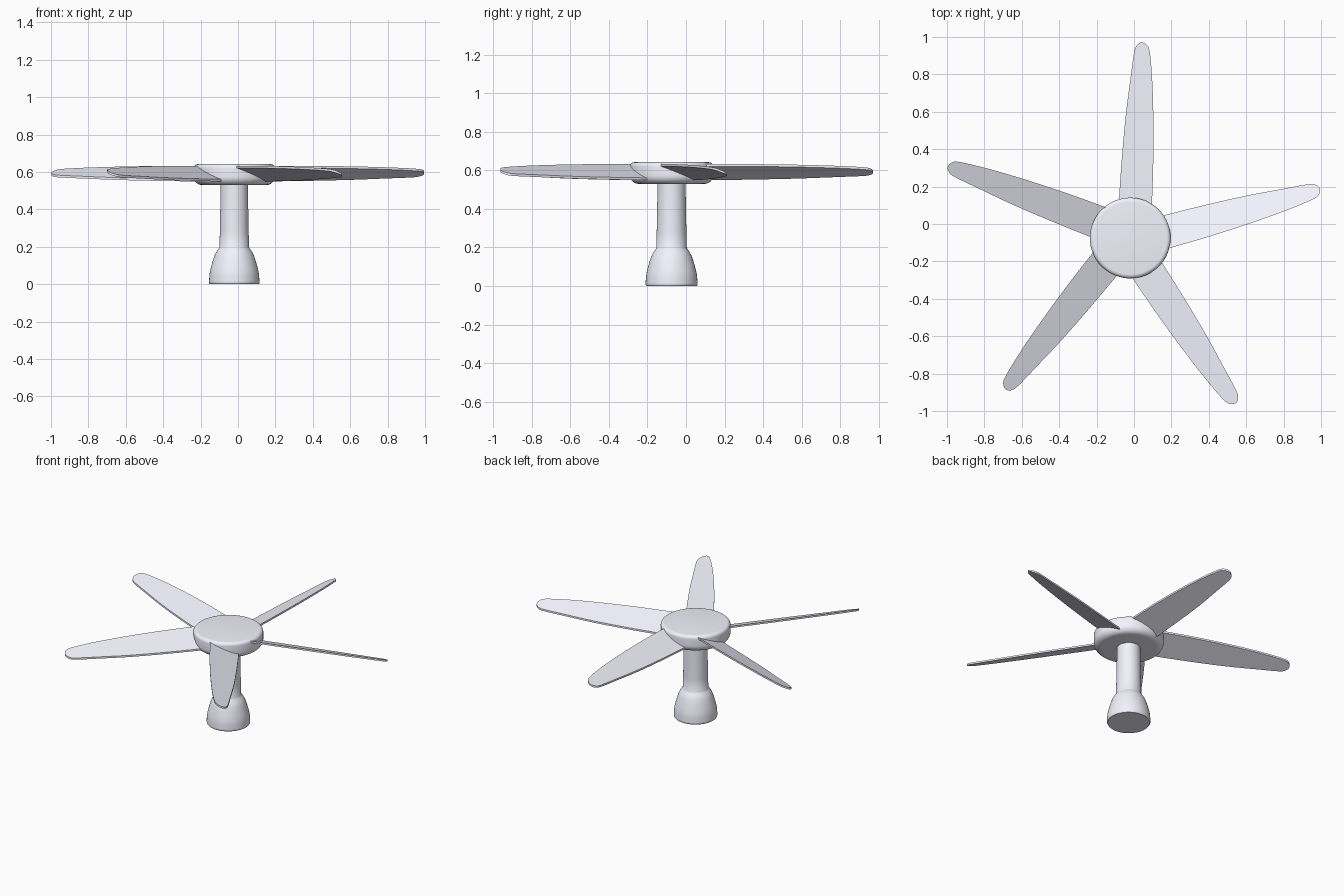
import bpy, bmesh, math
from mathutils import Matrix, Vector

if "Cube" in bpy.data.objects:
    bpy.data.objects.remove(bpy.data.objects["Cube"])

CX, CY = -0.02, -0.075         # rotor axis
PITCH = math.tan(math.radians(22))

# Pale cool-white finish shared by all parts
paint = bpy.data.materials.new("pale_paint")
paint.diffuse_color = (0.9, 0.9, 1.0, 1)
paint.use_nodes = True
paint.node_tree.nodes["Principled BSDF"].inputs["Base Color"].default_value = paint.diffuse_color


def smooth_path(pts, n=5):
    """Catmull-Rom curve through an open list of points."""
    p = [Vector(q) for q in pts]
    p = [p[0] * 2 - p[1]] + p + [p[-1] * 2 - p[-2]]
    out = []
    for a, b, c, d in zip(p, p[1:], p[2:], p[3:]):
        for i in range(n):
            t = i / n
            out.append(0.5 * (2 * b + (c - a) * t + (2 * a - 5 * b + 4 * c - d) * t * t
                              + (3 * b - a - 3 * c + d) * t ** 3))
    return out + [p[-2]]


def finish(name, bm, angle=35):
    bmesh.ops.recalc_face_normals(bm, faces=bm.faces)
    me = bpy.data.meshes.new(name)
    bm.to_mesh(me)
    bm.free()
    me.materials.append(paint)
    ob = bpy.data.objects.new(name, me)
    bpy.context.collection.objects.link(ob)
    ob.location = (CX, CY, 0)
    bpy.ops.object.select_all(action='DESELECT')
    ob.select_set(True)
    bpy.context.view_layer.objects.active = ob
    bpy.ops.object.shade_smooth_by_angle(angle=math.radians(angle))
    return ob


def lathe(name, profile, segs=64):
    bm = bmesh.new()
    rings = [[bm.verts.new((r * math.cos(2 * math.pi * i / segs),
                            r * math.sin(2 * math.pi * i / segs), z)) for i in range(segs)]
             for r, z in profile]
    for a, b in zip(rings, rings[1:]):
        for i in range(segs):
            j = (i + 1) % segs
            bm.faces.new((a[i], a[j], b[j], b[i]))
    bm.faces.new(rings[0])
    bm.faces.new(rings[-1])
    return finish(name, bm)


def arc(cr, cz, rad, a0, a1, n=6):
    return [(cr + rad * math.cos(math.radians(a0 + (a1 - a0) * i / n)),
             cz + rad * math.sin(math.radians(a0 + (a1 - a0) * i / n))) for i in range(n + 1)]


# Flared base and shaft
flare = smooth_path([(0.135, 0.012), (0.131, 0.06), (0.119, 0.11), (0.102, 0.16), (0.079, 0.197)])
lathe("base_and_shaft", [(0.130, 0.0), (0.134, 0.005)] + [tuple(v) for v in flare]
      + [(0.077, 0.28), (0.073, 0.50), (0.073, 0.56)])

# Hub, rounded more underneath than on top
lathe("hub", arc(0.172, 0.574, 0.044, -90, 0, 8) + arc(0.194, 0.620, 0.022, 0, 90))

# Blade outline: (sideways, radial), left edge, round tip, right edge
outline = smooth_path([(-0.068, 0.10), (-0.0615, 0.187), (-0.047, 0.40), (-0.025, 0.647),
                       (0.001, 0.85), (0.020, 0.99), (0.035, 1.03), (0.062, 1.046),
                       (0.091, 1.03), (0.105, 0.99), (0.117, 0.85), (0.1235, 0.647),
                       (0.123, 0.40), (0.116, 0.187), (0.110, 0.10)])

# Five flat pitched blades: top and bottom faces joined by a rim
for k in range(5):
    bm = bmesh.new()
    bm.faces.new([bm.verts.new((s, r, 0.586 + (s - 0.024 - 0.035 * r) * PITCH))
                  for s, r in outline])
    geo = bmesh.ops.extrude_face_region(bm, geom=bm.faces[:])
    bmesh.ops.translate(bm, vec=(0, 0, 0.012),
                        verts=[v for v in geo["geom"] if isinstance(v, bmesh.types.BMVert)])
    # The extrusion keeps the starting face only when it is still needed as the underside
    rim = [e for e in bm.edges if e.is_boundary]
    if rim:
        bmesh.ops.holes_fill(bm, edges=rim, sides=0)
    bmesh.ops.rotate(bm, verts=bm.verts, matrix=Matrix.Rotation(math.radians(72 * k), 3, 'Z'))
    finish(f"blade_{k + 1}", bm)
